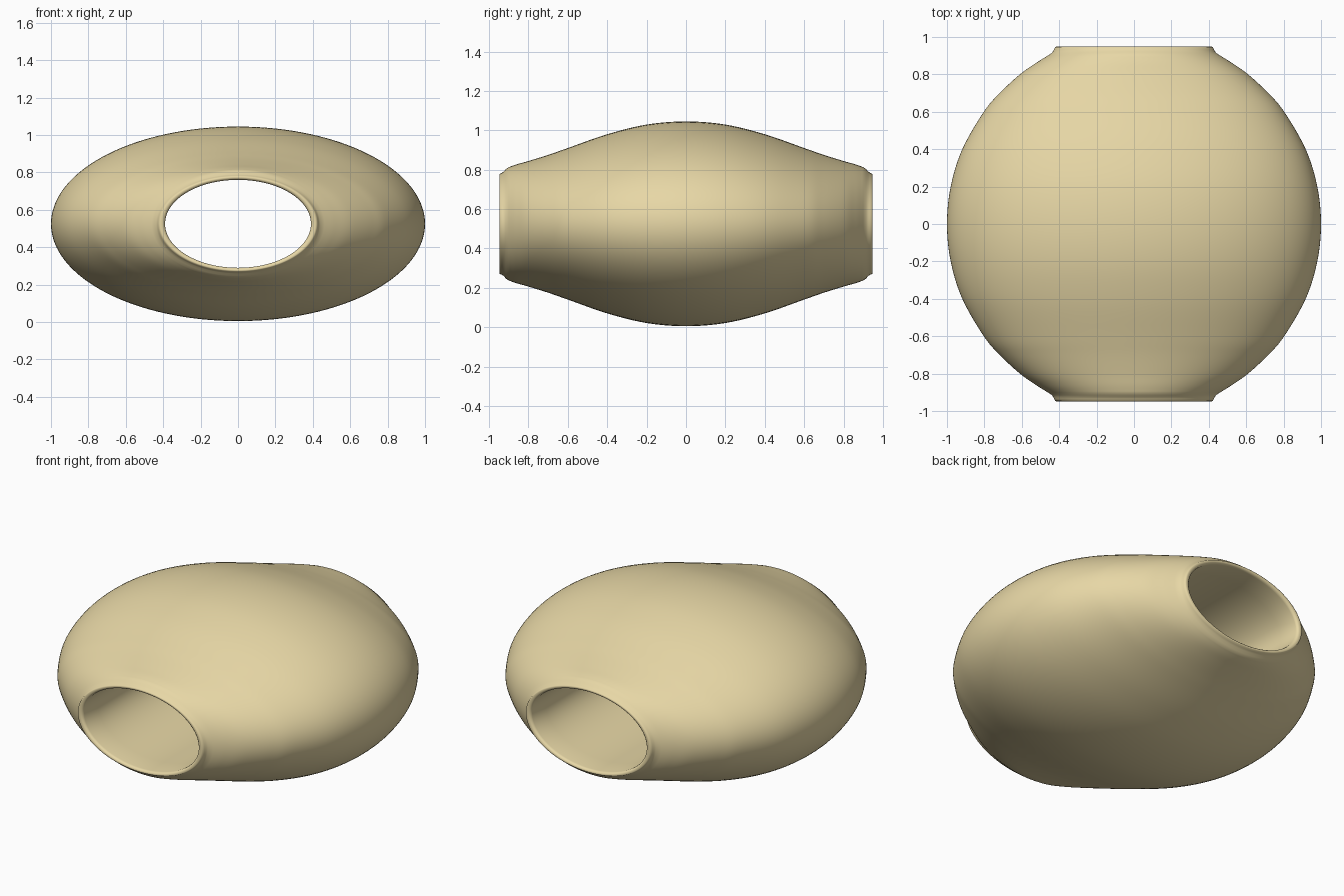
import bpy, bmesh, math

if "Cube" in bpy.data.objects:
    bpy.data.objects.remove(bpy.data.objects["Cube"])

SIDES = 128
ZC = 0.525

# Half profile of the outer skin: (y, half width, half height)
KEYS = [(0, 1.0, .52), (.2, .98, .504), (.4, .918, .455), (.6, .803, .385),
        (.7, .718, .35), (.8, .61, .319), (.86, .525, .302), (.9, .462, .288)]
# Rounded collar around the bore
LIP = [(.915, .438, .278), (.925, .432, .266), (.935, .427, .259),
       (.946, .422, .254), (.948, .415, .250), (.947, .402, .243), (.94, .393, .237), (.93, .39, .235)]


def smooth(pts, steps=6):
    """Catmull-Rom curve through the profile, mirrored at its first point."""
    first = (-pts[1][0], pts[1][1], pts[1][2])
    last = tuple(2 * a - b for a, b in zip(pts[-1], pts[-2]))
    p = [first] + pts + [last]
    out = []
    for i in range(1, len(p) - 2):
        for s in range(steps):
            t = s / steps
            out.append(tuple(
                .5 * (2 * b + (c - a) * t + (2 * a - 5 * b + 4 * c - d) * t * t
                      + (3 * b - a - 3 * c + d) * t ** 3)
                for a, b, c, d in zip(*p[i - 1:i + 3])))
    return out + [pts[-1]]


# Closed loop: outer skin, back collar, bore, front collar
half = smooth(KEYS) + LIP
bore = [(y / 10, .39, .235) for y in range(8, 0, -2)] + [(0, .39, .235)]
half += bore
loop = half + [(-y, a, b) for y, a, b in reversed(half[1:-1])]

# Sweep the elliptical sections into the bead
bm = bmesh.new()
rings = []
for y, a, b in loop:
    rings.append([bm.verts.new((a * math.cos(t), y, ZC + b * math.sin(t)))
                  for t in (2 * math.pi * i / SIDES for i in range(SIDES))])
for r0, r1 in zip(rings, rings[1:] + rings[:1]):
    for i in range(SIDES):
        j = (i + 1) % SIDES
        bm.faces.new((r0[i], r0[j], r1[j], r1[i]))
bmesh.ops.recalc_face_normals(bm, faces=bm.faces)
for f in bm.faces:
    f.smooth = True
mesh = bpy.data.meshes.new("bead")
bm.to_mesh(mesh)
bm.free()
bead = bpy.data.objects.new("bead", mesh)
bpy.context.collection.objects.link(bead)

# Warm cream colour
mat = bpy.data.materials.new("cream")
mat.diffuse_color = (.80, .68, .38, 1)
mat.use_nodes = True
mat.node_tree.nodes["Principled BSDF"].inputs["Base Color"].default_value = mat.diffuse_color
mesh.materials.append(mat)
